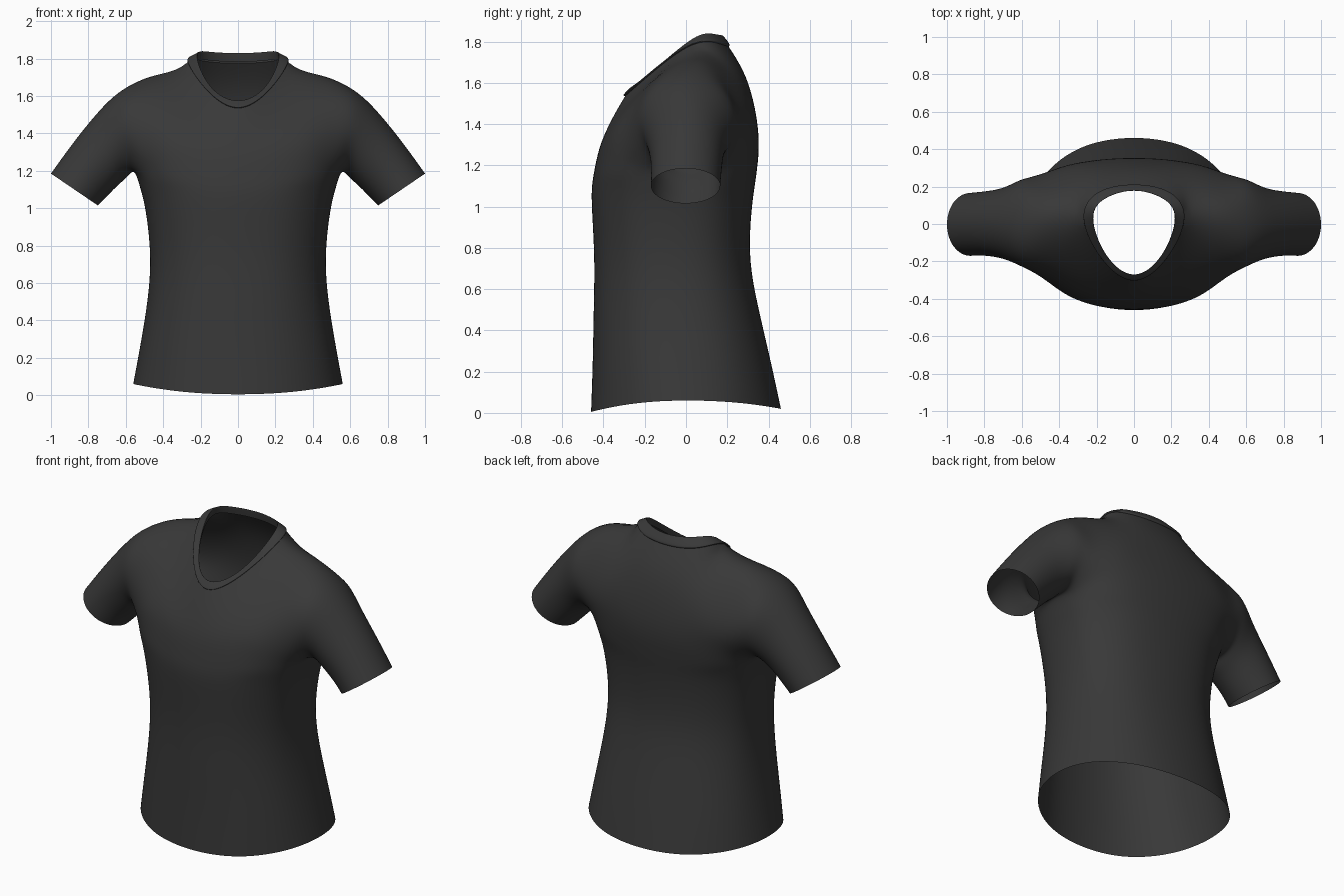
import bpy, bmesh
from math import sin, cos, pi
from mathutils import Vector, Matrix

if "Cube" in bpy.data.objects:
    bpy.data.objects.remove(bpy.data.objects["Cube"])

# Charcoal cloth
cloth = bpy.data.materials.new("charcoal_cloth")
cloth.use_nodes = True
colour = (0.04, 0.04, 0.04, 1)
cloth.diffuse_color = colour
shader = cloth.node_tree.nodes["Principled BSDF"]
shader.inputs["Base Color"].default_value = colour
shader.inputs["Roughness"].default_value = 0.9


def add_row(bm, points):
    return [bm.verts.new(p) for p in points]


def strip(bm, a, b, closed=False):
    """Join two rows of vertices with quads."""
    count = len(a)
    for i in range(count if closed else count - 1):
        k = (i + 1) % count
        bm.faces.new((a[i], a[k], b[k], b[i]))


def limit_point(v):
    """Where the smooth subdivided surface passes for this cage vertex."""
    if v.is_boundary:
        ends = [e.other_vert(v).co for e in v.link_edges if e.is_boundary]
        return (v.co * 4 + ends[0] + ends[1]) / 6
    n = len(v.link_edges)
    total = v.co * n * n
    for e in v.link_edges:
        total = total + e.other_vert(v).co * 4
    for f in v.link_faces:
        opposite = [c for c in f.verts if c != v
                    and not any(e.other_vert(v) == c for e in v.link_edges)]
        total = total + opposite[0].co
    return total / (n * (n + 5))


def finish(bm, name):
    """Mirror the half, fit the cage to its points and smooth it."""
    bmesh.ops.mirror(bm, geom=bm.verts[:] + bm.edges[:] + bm.faces[:],
                     matrix=Matrix(), merge_dist=0.001, axis='X')
    for v in bm.verts:
        if abs(v.co.x) < 0.001:
            v.co.x = 0
    bmesh.ops.recalc_face_normals(bm, faces=bm.faces[:])
    front = min(bm.faces, key=lambda f: f.calc_center_median().y)
    front.normal_update()
    if front.normal.y > 0:
        bmesh.ops.reverse_faces(bm, faces=bm.faces[:])
    goal = [v.co.copy() for v in bm.verts]
    for step in range(16):
        now = [limit_point(v) for v in bm.verts]
        for v, want, got in zip(bm.verts, goal, now):
            v.co += (want - got) * 0.9
    mesh = bpy.data.meshes.new(name)
    bm.to_mesh(mesh)
    bm.free()
    mesh.materials.append(cloth)
    mesh.shade_smooth()
    obj = bpy.data.objects.new(name, mesh)
    bpy.context.collection.objects.link(obj)
    sub = obj.modifiers.new("smooth", 'SUBSURF')
    sub.levels = sub.render_levels = 3
    return obj


def torso_ring(z, width, front, back, power, dip=0):
    """Half of a rounded section, from centre front to centre back."""
    middle = (front + back) * 0.2
    points = []
    for j in range(9):
        s, c = sin(j * pi / 8), cos(j * pi / 8)
        reach = (front if c > 0 else back) - middle
        drop = dip * c * c * (1 if c > 0 else 0.73)
        points.append((width * max(s, 0) ** power if 0 < j < 8 else 0,
                       middle + reach * abs(c) ** power, z - drop))
    return points


def sleeve_ring(low, high, front, back):
    """Oval section from the underarm, round the front to the top and back."""
    low, high = Vector((low[0], 0, low[1])), Vector((high[0], 0, high[1]))
    points = []
    for k in range(8):
        a = k * pi / 4
        p = low.lerp(high, (1 - cos(a)) / 2)
        p.y = (front + back) / 2 + sin(a) * (front - back) / 2
        points.append(p)
    return points


# Neckline seam, centre front to centre back
seam = [(0, -.295, 1.535), (.17, -.18, 1.635), (.265, .03, 1.783),
        (.185, .168, 1.787), (0, .207, 1.775)]

# Torso up to the armpits
bm = bmesh.new()
sections = [(.06, .56, -.46, .46, .93, .055), (.25, .525, -.452, .41, .9),
            (.5, .485, -.447, .353, .88), (.75, .47, -.445, .312, .86),
            (.98, .493, -.455, .318, .84), (1.1, .52, -.455, .333, .82),
            (1.19, .553, -.441, .345, .8)]
rings = [add_row(bm, torso_ring(*s)) for s in sections]
for lower, upper in zip(rings, rings[1:]):
    strip(bm, lower, upper)
chest = rings[-1]

# Upper front and back panels, meeting along the shoulder
front_low = add_row(bm, [(0, -.41, 1.31), (.2, -.395, 1.32), (.38, -.35, 1.33), (.51, -.275, 1.34)])
front_high = add_row(bm, [(0, -.35, 1.44), (.18, -.31, 1.47), (.34, -.25, 1.52), (.49, -.2, 1.56)])
back_low = add_row(bm, [(0, .35, 1.36), (.2, .34, 1.36), (.37, .31, 1.36), (.5, .265, 1.36)])
back_high = add_row(bm, [(0, .3, 1.6), (.18, .285, 1.6), (.33, .25, 1.59), (.49, .2, 1.58)])
neck = add_row(bm, seam)
shoulder = bm.verts.new((.46, .03, 1.705))
front_panel = [chest[:4], front_low, front_high, neck[:3] + [shoulder]]
back_panel = [chest[:4:-1], back_low, back_high, neck[:1:-1] + [shoulder]]
for panel in (front_panel, back_panel):
    for lower, upper in zip(panel, panel[1:]):
        strip(bm, lower, upper)

# Sleeve, grown from the armhole
loop = [chest[4], chest[3], front_low[3], front_high[3], shoulder,
        back_high[3], back_low[3], chest[5]]
for section in [((.59, 1.17), (.62, 1.63), -.225, .235),
                ((.64, 1.125), (.75, 1.51), -.187, .195),
                ((.70, 1.065), (.88, 1.35), -.17, .175),
                ((.75, 1.015), (1, 1.185), -.17, .166)]:
    outer = add_row(bm, sleeve_ring(*section))
    strip(bm, loop, outer, closed=True)
    loop = outer
finish(bm, "shirt_body")

# Neck band: raised from the seam, rolled over the opening
bm = bmesh.new()
edge = [Vector(p) for p in [(0, -.27, 1.572), (.148, -.165, 1.65), (.218, .03, 1.808),
                            (.15, .138, 1.832), (0, .178, 1.825)]]
base = [Vector(p) for p in seam]
chest_middle = Vector((0, 0, 1.45))
raised = [p.lerp(q, 0.12) + (p - chest_middle).normalized() * 0.01
          for p, q in zip(base, edge)]
crown = [p.lerp(q, 0.8) + (q - chest_middle).normalized() * 0.006
         for p, q in zip(base, edge)]
inside = [q + Vector((0, 0, -0.035)) + (p - q) * 0.15 for p, q in zip(base, edge)]
rows = [add_row(bm, r) for r in (base, raised, crown, edge, inside)]
for a, b in zip(rows, rows[1:]):
    strip(bm, a, b)
finish(bm, "neck_band")
